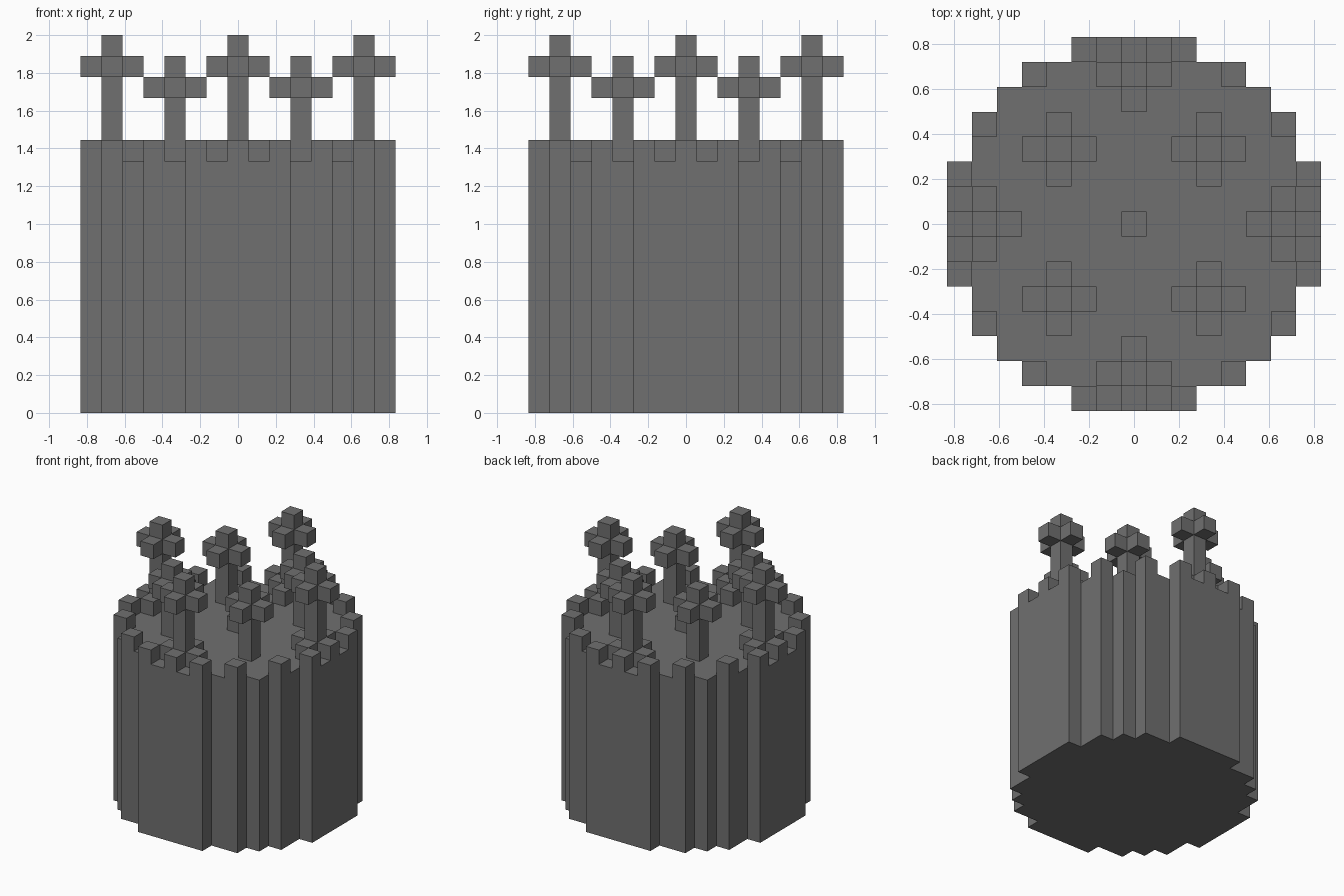
import bpy
import bmesh
from mathutils import Matrix

UNIT = 1 / 9                 # edge of one building block
FLOOR = 12                   # height of the body floor, in blocks
HALF_WIDTHS = [7, 7, 7, 6, 6, 5, 4, 2]   # stepped disc, row by row from the middle

if "Cube" in bpy.data.objects:
    bpy.data.objects.remove(bpy.data.objects["Cube"], do_unlink=True)

gray = bpy.data.materials.new("gray")
gray.use_nodes = True
COLOR = (0.16, 0.16, 0.16, 1)
gray.diffuse_color = COLOR
gray.node_tree.nodes["Principled BSDF"].inputs["Base Color"].default_value = COLOR


def add_object(name, bm):
    bmesh.ops.scale(bm, vec=(UNIT,) * 3, verts=bm.verts)
    bmesh.ops.recalc_face_normals(bm, faces=bm.faces)
    mesh = bpy.data.meshes.new(name)
    bm.to_mesh(mesh)
    bm.free()
    mesh.materials.append(gray)
    obj = bpy.data.objects.new(name, mesh)
    bpy.context.collection.objects.link(obj)


def add_box(bm, x, y, bottom, top):
    """One block wide column centred on a grid cell."""
    place = Matrix.Translation((x, y, (bottom + top) / 2))
    size = Matrix.Diagonal((1, 1, top - bottom, 1))
    bmesh.ops.create_cube(bm, size=1, matrix=place @ size)


def add_arms(bm, x, y, bottom):
    for dx, dy in ((1, 0), (-1, 0), (0, 1), (0, -1)):
        add_box(bm, x + dx, y + dy, bottom, bottom + 1)


# Body: stepped round outline, extruded upward
right_side = []
for row in range(-7, 8):
    edge = HALF_WIDTHS[abs(row)] + 0.5
    right_side += [(edge, row - 0.5), (edge, row + 0.5)]
outline = right_side + [(-x, y) for x, y in reversed(right_side)]
outline = [p for i, p in enumerate(outline) if p != outline[i - 1]]
bm = bmesh.new()
base = bm.faces.new([bm.verts.new((x, y, 0)) for x, y in outline])
top = bmesh.ops.extrude_face_region(bm, geom=[base], use_keep_orig=True)
bmesh.ops.translate(bm, vec=(0, 0, FLOOR),
                    verts=[g for g in top["geom"] if isinstance(g, bmesh.types.BMVert)])
bmesh.ops.dissolve_limit(bm, angle_limit=0.01, verts=bm.verts, edges=bm.edges)
add_object("body", bm)

# Battlement blocks on every second cell of the rim
bm = bmesh.new()
cells = {(sx * x, sy * y)
         for a, b in ((0, 7), (2, 7), (4, 6))
         for x, y in ((a, b), (b, a)) for sx in (1, -1) for sy in (1, -1)}
for x, y in sorted(cells):
    add_box(bm, x, y, FLOOR, FLOOR + 1)
add_object("rim_blocks", bm)

# Tall posts on the rim, with a cross head and a cross foot
for side, x, y in (("front", 0, -6), ("back", 0, 6), ("left", 6, 0), ("right", -6, 0)):
    bm = bmesh.new()
    add_box(bm, x, y, FLOOR, 18)
    add_arms(bm, x, y, 16)
    for dx, dy in ((1, 0), (-1, 0), (0, 1), (0, -1)):
        if (x + dx, y + dy) not in cells:
            add_box(bm, x + dx, y + dy, FLOOR, FLOOR + 1)
    add_object(side + "_tall_post", bm)

# Short posts on the floor, with a cross head
for x, side in ((3, "left"), (-3, "right")):
    for y, end in ((-3, "front"), (3, "back")):
        bm = bmesh.new()
        add_box(bm, x, y, FLOOR, 17)
        add_arms(bm, x, y, 15)
        add_object(end + "_" + side + "_short_post", bm)

# Single block in the middle of the floor
bm = bmesh.new()
add_box(bm, 0, 0, FLOOR, FLOOR + 1)
add_object("centre_block", bm)
